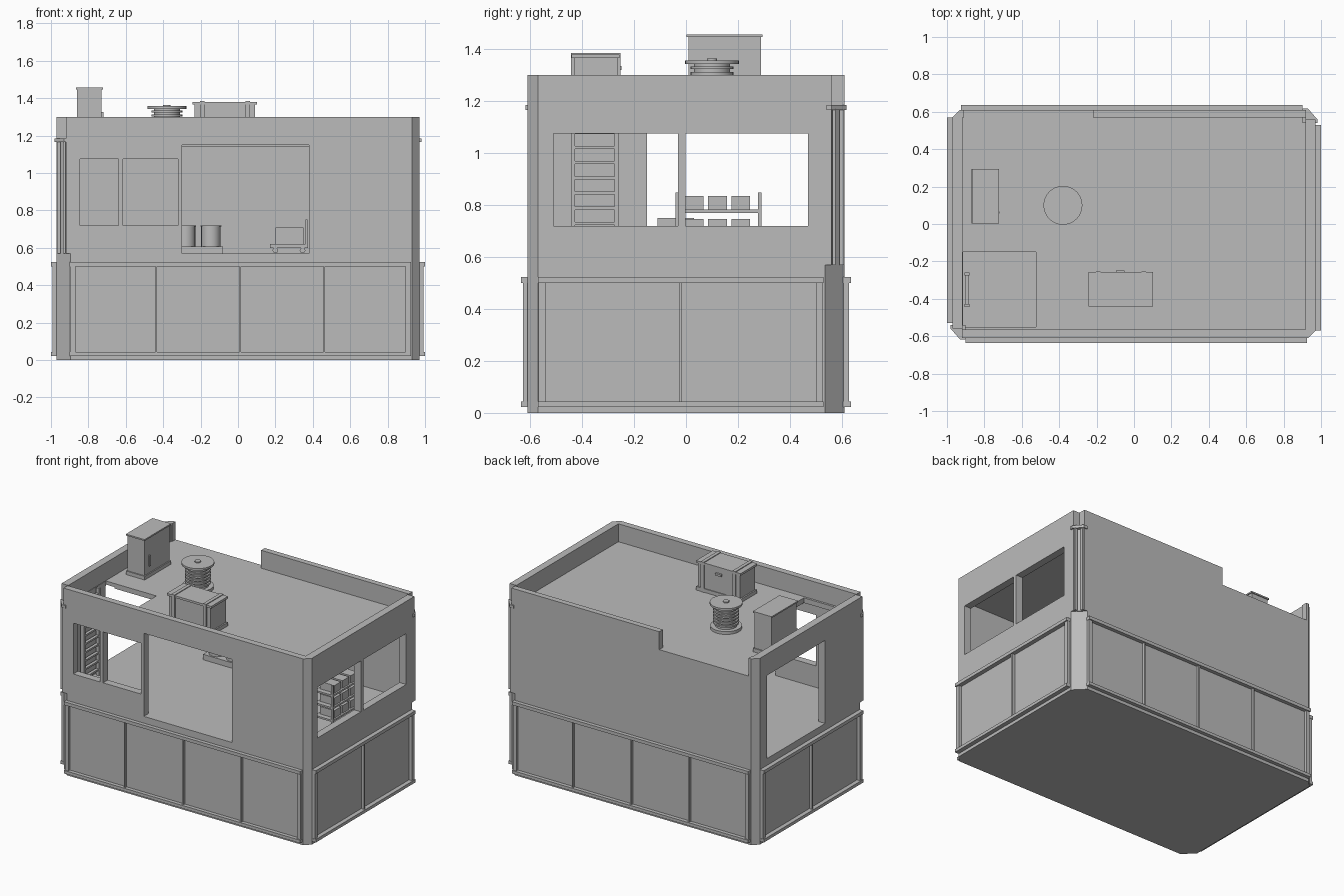
import bpy, bmesh, math

old = bpy.data.objects.get("Cube")
if old:
    bpy.data.objects.remove(old, do_unlink=True)

GREY = (0.5, 0.5, 0.5, 1)
mat = bpy.data.materials.new("plain_grey")
mat.use_nodes = True
mat.diffuse_color = GREY
mat.node_tree.nodes["Principled BSDF"].inputs["Base Color"].default_value = GREY


def finish(name, bm):
    bmesh.ops.recalc_face_normals(bm, faces=bm.faces)
    me = bpy.data.meshes.new(name)
    bm.to_mesh(me)
    bm.free()
    me.materials.append(mat)
    ob = bpy.data.objects.new(name, me)
    bpy.context.scene.collection.objects.link(ob)
    return ob


def prism(name, pts, z0, z1):
    bm = bmesh.new()
    face = bm.faces.new([bm.verts.new((x, y, z0)) for x, y in pts])
    up = bmesh.ops.extrude_face_region(bm, geom=[face])["geom"]
    bmesh.ops.translate(bm, vec=(0, 0, z1 - z0),
                        verts=[v for v in up if isinstance(v, bmesh.types.BMVert)])
    return finish(name, bm)


def box(name, x0, x1, y0, y1, z0, z1):
    return prism(name, [(x0, y0), (x1, y0), (x1, y1), (x0, y1)], z0, z1)


def cyl(name, x, y, z0, z1, r, n=24):
    ring = [(x + r * math.cos(2 * math.pi * i / n), y + r * math.sin(2 * math.pi * i / n))
            for i in range(n)]
    ob = prism(name, ring, z0, z1)
    for p in ob.data.polygons:
        p.use_smooth = abs(p.normal.z) < 0.5
    for e in ob.data.edges:
        a, b = (ob.data.vertices[i].co for i in e.vertices)
        e.use_edge_sharp = abs(a.z - b.z) < 1e-5
    return ob


def cut(target, cutters):
    for c in cutters:
        c.hide_render = True
        m = target.modifiers.new("cut", "BOOLEAN")
        m.operation, m.solver, m.object = "DIFFERENCE", "EXACT", c
    dg = bpy.context.evaluated_depsgraph_get()
    dg.update()
    mesh = bpy.data.meshes.new_from_object(target.evaluated_get(dg))
    target.modifiers.clear()
    target.data = mesh
    for c in cutters:
        bpy.data.objects.remove(c, do_unlink=True)


# Main shell: bevelled block with two wide and two narrow corners
X, Y, N, W = 0.97, 0.61, 0.04, 0.075
FLOOR, ROOF, TOP = 0.57, 1.175, 1.3
half = [(-X, -Y + W), (-X + W, -Y), (X - N, -Y), (X, -Y + N)]
half_top = [(-X, -Y + .05), (-X + .05, -Y + .05), (-X + .05, -Y), (X - N, -Y), (X, -Y + N)]
base = prism("base_block", half + [(-x, -y) for x, y in half], 0, FLOOR)
shell = prism("upper_shell", half_top + [(-x, -y) for x, y in half_top], FLOOR, TOP)
IX, IY = X - 0.04, Y - 0.04
cut(shell, [
    box("room", -IX + .012, IX - .012, -IY + .012, IY - .012, FLOOR - .1, 1.14),
    box("roof_well", -IX + .012, IX - .012, -IY + .005, IY, ROOF, TOP + .1),
    box("parapet_gap", -.91, -.22, IY - .05, Y + .1, ROOF, TOP + .1),
    box("hatch", -.915, -.525, -.55, -.15, 1.1, 1.2),
    box("front_window_a", -.845, -.64, -.7, -.5, .72, 1.075),
    box("front_window_b", -.615, -.32, -.7, -.5, .72, 1.075),
    box("front_opening", -.3, .38, -.7, -.5, FLOOR - .1, 1.15),
    box("side_window_a", .85, 1.1, -.51, -.03, .72, 1.075),
    box("side_window_b", .85, 1.1, -.002, .47, .72, 1.075),
    box("side_opening", -1.1, -.85, -.15, .49, FLOOR - .1, 1.15),
])

# Drain pipes and brackets in the two notched corners
for s, tag in ((1, "left"), (-1, "right")):
    def mirrored(name, x0, x1, y0, y1, z0, z1):
        xs, ys = sorted((s * x0, s * x1)), sorted((s * y0, s * y1))
        return box(name, *xs, *ys, z0, z1)
    prism("corner_post_" + tag,
          [(s * x, s * y) for x, y in ((.915, .595), (.955, .555), (.915, .555))], FLOOR, 1.17)
    mirrored("corner_pipe_a_" + tag, .95, .968, .563, .575, FLOOR, 1.17)
    mirrored("corner_pipe_b_" + tag, .923, .935, .59, .608, FLOOR, 1.17)
    prism("corner_bracket_" + tag,
          [(s * x, s * y) for x, y in ((.9, .54), (.98, .54), (.98, .56), (.93, .617), (.9, .617))],
          1.165, 1.185)


# Lower cladding frames on four sides
def frame(tag, horizontal, side, a0, a1, face, dividers):
    def bar(name, p0, p1, z0, z1, depth):
        d = sorted((side * (face - .01), side * (face + depth)))
        if horizontal:
            box(name, p0, p1, *d, z0, z1)
        else:
            box(name, *d, p0, p1, z0, z1)
    bar(tag + "_top_rail", a0, a1, .5, .523, .026)
    bar(tag + "_bottom_rail", a0, a1, .022, .043, .026)
    for i, c in enumerate([a0 + .016] + dividers + [a1 - .016]):
        w = .014 if i in (0, len(dividers) + 1) else .005
        bar(f"{tag}_upright_{i}", c - w, c + w, .04, .505, .018)


frame("front", True, -1, -.9, .925, Y, [-.437, .012, .461])
frame("back", True, 1, -.925, .9, Y, [-.461, -.012, .437])
frame("right", False, 1, -.57, .53, X + .004, [-.02])
frame("left", False, -1, -.53, .57, X + .004, [.02])

# Rooftop cabinet
box("cabinet_body", -.86, -.73, .01, .288, ROOF, 1.45)
box("cabinet_lid", -.867, -.723, .002, .295, 1.447, 1.457)
box("cabinet_base", -.868, -.722, .002, .295, ROOF, 1.2)
box("cabinet_handle", -.732, -.72, .055, .068, 1.25, 1.325)

# Rooftop ventilation box
box("vent_box_body", -.232, .092, -.432, -.262, ROOF, 1.37)
box("vent_box_lid", -.242, .102, -.44, -.256, 1.365, 1.38)
box("vent_box_base", -.242, .102, -.44, -.256, ROOF, 1.2)
for i, x in enumerate((-.192, .052)):
    box(f"vent_box_strap_{i}", x - .012, x + .012, -.443, -.253, ROOF, 1.385)
box("vent_box_latch", -.095, -.05, -.264, -.248, 1.32, 1.335)

# Rooftop fan with stacked rings
FX, FY = -.38, .1
cyl("fan_base", FX, FY, ROOF, 1.195, .1, 32)
cyl("fan_drum", FX, FY, ROOF, 1.35, .07, 32)
for i in range(6):
    cyl(f"fan_ring_{i}", FX, FY, 1.213 + i * .022, 1.224 + i * .022, .082, 32)
cyl("fan_cap", FX, FY, 1.343, 1.357, .104, 32)
cyl("fan_knob", FX, FY, 1.357, 1.364, .02, 16)

# Ladder up to the hatch
for i, y in enumerate((-.435, -.268)):
    box(f"ladder_rail_{i}", -.905, -.88, y - .008, y + .008, FLOOR, 1.18)
for i in range(10):
    z = .612 + i * .0585
    box(f"ladder_rung_{i}", -.903, -.882, -.435, -.268, z - .006, z + .006)

# Storage shelf with boxes
SX0, SX1, SY0, SY1 = .62, .76, -.04, .29
for x in (SX0, SX1 - .012):
    for y in (SY0, SY1 - .012):
        box("shelf_post", x, x + .012, y, y + .012, FLOOR, .848)
for z in (.595, .683, .77):
    box("shelf_board", SX0, SX1, SY0, SY1, z, z + .012)
    for i in range(3):
        y = -.005 + i * .09
        box("shelf_carton", SX0 + .015, SX1 - .012, y, y + .072, z + .012, z + .064)

# Pallet with drums
for i in range(3):
    box("pallet_runner", -.48, -.08, .3 + i * .105, .335 + i * .105, FLOOR, .59)
box("pallet_deck", -.48, -.08, .3, .545, .59, .608)
for i in range(3):
    for j in range(2):
        x, y = -.415 + i * .135, .362 + j * .12
        cyl("drum_body", x, y, .608, .715, .052, 20)
        cyl("drum_rim", x, y, .713, .72, .056, 20)

# Hand cart with a crate
box("cart_deck", .17, .375, -.11, .03, .6, .62)
box("cart_handle", .362, .372, -.11, .03, .6, .75)
box("cart_crate", .2, .35, -.09, .01, .62, .708)
for x in (.2, .345):
    for y in (-.095, .015):
        wheel = cyl("cart_wheel", 0, 0, -.008, .008, .015, 16)
        wheel.rotation_euler.x = math.pi / 2
        wheel.location = (x, y, FLOOR + .016)
